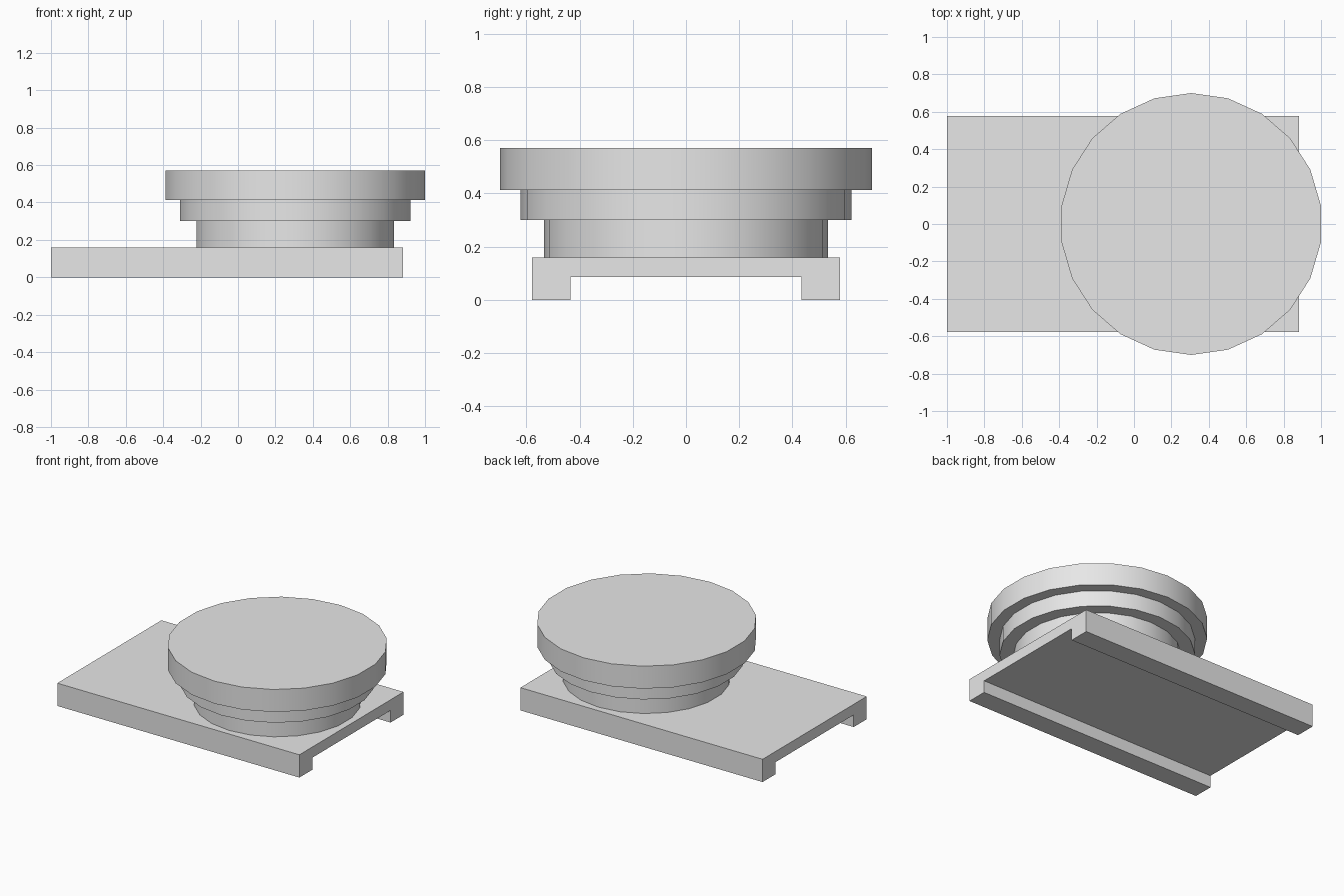
import bpy
import math

cube = bpy.data.objects.get("Cube")
if cube:
    bpy.data.objects.remove(cube, do_unlink=True)

# Single plain grey finish
GREY = (0.8, 0.8, 0.8, 1.0)
grey = bpy.data.materials.new("plain_grey")
grey.use_nodes = True
grey.diffuse_color = GREY
grey.node_tree.nodes["Principled BSDF"].inputs["Base Color"].default_value = GREY

SIDES = 22
DISC_X = 0.306


def add_disc(name, radius, bottom, top):
    """Upright cylinder with a corner pointing to +y and -y."""
    bpy.ops.mesh.primitive_cylinder_add(
        vertices=SIDES, radius=radius, depth=top - bottom,
        location=(DISC_X, 0, (bottom + top) / 2))
    disc = bpy.context.object
    disc.name = name
    disc.data.materials.append(grey)
    bpy.ops.object.shade_smooth_by_angle(angle=math.radians(30))


def extrude_profile(name, profile, x0, x1):
    """Sweep a closed (y, z) outline along x."""
    n = len(profile)
    verts = [(x, y, z) for x in (x0, x1) for y, z in profile]
    faces = [[i, i + n, (i + 1) % n + n, (i + 1) % n] for i in range(n)]
    faces += [list(range(n)), list(reversed(range(n, 2 * n)))]
    mesh = bpy.data.meshes.new(name)
    mesh.from_pydata(verts, [], faces)
    mesh.materials.append(grey)
    obj = bpy.data.objects.new(name, mesh)
    bpy.context.collection.objects.link(obj)


# Channel-shaped base plate with a rail along each long side
half = [(0.578, 0.16), (0.578, 0), (0.434, 0), (0.434, 0.085)]
outline = half + [(-y, z) for y, z in reversed(half)]
extrude_profile("base_plate", outline[::-1], -1.0, 0.882)

# Stepped stack of discs, widening upward
add_disc("lower_disc", 0.534, 0.16, 0.30)
add_disc("middle_disc", 0.622, 0.30, 0.412)
add_disc("top_disc", 0.70, 0.412, 0.57)
